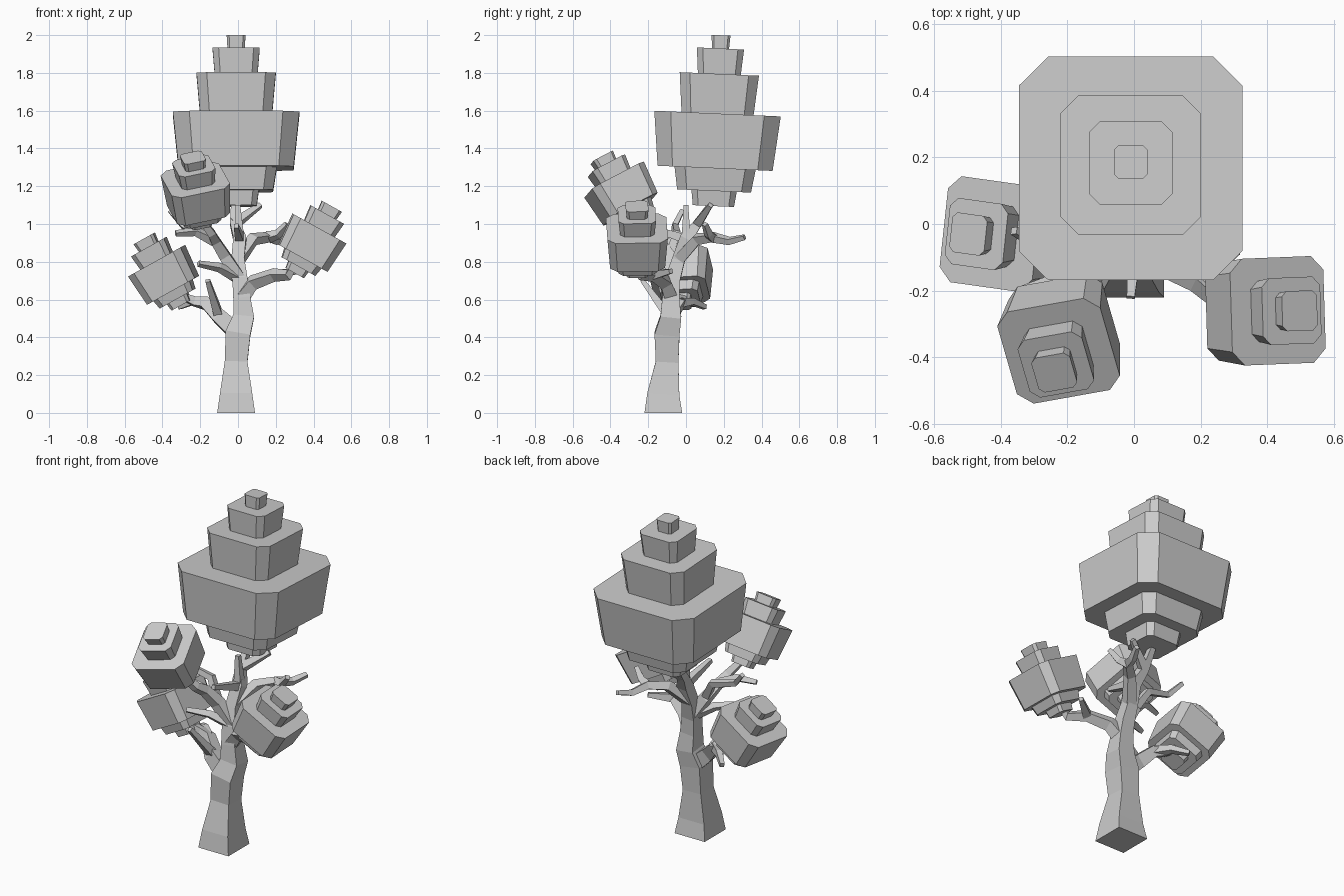
import bpy, bmesh, math
from mathutils import Vector, Quaternion

cube = bpy.data.objects.get("Cube")
if cube:
    bpy.data.objects.remove(cube)

shade = 0.6
grey = bpy.data.materials.new("plain_grey")
grey.use_nodes = True
grey.diffuse_color = (shade, shade, shade, 1)
shader = grey.node_tree.nodes["Principled BSDF"]
shader.inputs["Base Color"].default_value = grey.diffuse_color
UP = Vector((0, 0, 1))


def finish(name, bm):
    bmesh.ops.recalc_face_normals(bm, faces=bm.faces)
    mesh = bpy.data.meshes.new(name)
    bm.to_mesh(mesh)
    bm.free()
    mesh.materials.append(grey)
    obj = bpy.data.objects.new(name, mesh)
    bpy.context.collection.objects.link(obj)
    return obj


def loft(bm, outlines):
    """Close a stack of matching outlines into a capped solid."""
    rings = [[bm.verts.new(point) for point in outline] for outline in outlines]
    for lower, upper in zip(rings, rings[1:]):
        for i in range(len(lower)):
            bm.faces.new((lower[i - 1], lower[i], upper[i], upper[i - 1]))
    bm.faces.new(rings[0])
    bm.faces.new(rings[-1])


def cut_square(half, height):
    """Square outline with its four corners cut off."""
    outline = []
    for quarter in range(4):
        turn = Quaternion(UP, quarter * math.pi / 2)
        for side in (-0.74, 0.74):
            outline.append(turn @ Vector((half, half * side, height)))
    return outline


def foliage(name, tiers, foot, axis, yaw):
    """Stack tiers, given as (half width, height), upward from the foot."""
    bm = bmesh.new()
    level = 0
    for half, height in tiers:
        loft(bm, [cut_square(half * 0.91, level), cut_square(half, level + height)])
        level += height
    obj = finish(name, bm)
    obj.location = foot
    obj.rotation_mode = 'QUATERNION'
    tilt = UP.rotation_difference(Vector(axis))
    obj.rotation_quaternion = tilt @ Quaternion(UP, math.radians(yaw))
    return Vector(foot)


def limb(name, points, widths):
    """Square-sectioned limb following the points."""
    points = [Vector(point) for point in points]
    bm = bmesh.new()
    side = Vector((1, 0, 0))
    outlines = []
    for i, point in enumerate(points):
        before, after = points[max(i - 1, 0)], points[min(i + 1, len(points) - 1)]
        along = (after - before).normalized()
        if abs(side.dot(along)) > 0.9:
            side = Vector((0, 1, 0))
        side = (side - along * side.dot(along)).normalized()
        across = along.cross(side)
        outlines.append([point + widths[i] * corner for corner in
                         (side + across, across - side, -side - across, side - across)])
    loft(bm, outlines)
    finish(name, bm)
    return points


def tapered(name, points, thick, thin):
    """Limb narrowing evenly from thick to thin."""
    last = len(points) - 1
    return limb(name, points, [thick + (thin - thick) * i / last for i in range(last + 1)])


def twig(name, start, tip, bend):
    """Thin two-part twig whose elbow is raised by bend."""
    tip = Vector(tip)
    elbow = start.lerp(tip, 0.5) + UP * bend
    return tapered(name, [start, elbow, tip], 0.024, 0.012)


# Large crown
crown_tiers = [(0.12, 0.08), (0.215, 0.12), (0.335, 0.29),
               (0.21, 0.21), (0.125, 0.135), (0.05, 0.07)]
foliage("main_crown", crown_tiers, (-0.01, 0.145, 1.095), (0, 0.045, 1), 0)

# Three small foliage clusters sharing one shape
small_tiers = [(0.06, 0.04), (0.11, 0.05), (0.16, 0.18), (0.1, 0.085), (0.06, 0.05)]
left_foot = foliage("left_foliage", small_tiers, (0.3, -0.26, 0.74), (0.5, 0, 0.9), 2)
right_foot = foliage("right_foliage", small_tiers, (-0.3, -0.03, 0.57), (-0.5, 0, 0.9), -7)
front_foot = foliage("front_foliage", small_tiers, (-0.2, -0.25, 1), (-0.1, -0.5, 0.9), 13)

# Trunk, running up into the stem of the large crown
trunk = limb("trunk", [
    (-0.01, -0.12, 0), (-0.01, -0.12, 0.1), (-0.01, -0.1, 0.27), (0, -0.1, 0.42),
    (0.03, -0.08, 0.51), (0.02, -0.08, 0.61), (0.01, -0.07, 0.71), (0, -0.04, 0.81),
    (0.01, 0, 0.92), (-0.02, 0.06, 1), (-0.02, 0.14, 1.12)],
    [0.1, 0.085, 0.06, 0.066, 0.055, 0.045, 0.04, 0.034, 0.034, 0.022, 0.015])
fork, low_stem, high_stem, stem = trunk[3], trunk[5], trunk[6], trunk[8]

# Limbs carrying the small clusters
left_limb = tapered("left_limb", [
    low_stem, (0.08, -0.11, 0.69), (0.19, -0.17, 0.73), (0.27, -0.24, 0.73),
    left_foot + UP * 0.05], 0.036, 0.016)
right_limb = tapered("right_limb", [
    fork, (-0.1, -0.09, 0.51), (-0.17, -0.04, 0.58), (-0.23, -0.02, 0.59),
    right_foot + UP * 0.05], 0.045, 0.016)
front_limb = tapered("front_limb", [
    high_stem, (-0.07, -0.09, 0.83), (-0.12, -0.14, 0.91), (-0.14, -0.2, 0.95),
    front_foot + UP * 0.03], 0.034, 0.016)

# Bare limb reaching backward
back_limb = tapered("back_limb", [
    trunk[7], (0.08, 0.06, 0.92), (0.16, 0.14, 0.93), (0.2, 0.23, 0.91),
    (0.24, 0.31, 0.93)], 0.03, 0.012)

# Bare side limb and twigs
side_limb = tapered("side_limb", [
    front_limb[1], (-0.14, -0.05, 0.95), (-0.29, -0.06, 0.99), (-0.36, -0.02, 1.07)],
    0.022, 0.011)
twig("back_limb_twig", back_limb[2], (0.26, 0.1, 1), -0.02)
twig("crown_twig", trunk[9], (0.12, 0.13, 1.1), 0)
twig("upper_twig", stem, (0, 0, 1.1), 0)
twig("front_twig", stem, (-0.01, -0.22, 0.99), 0)
twig("middle_twig", high_stem, (-0.21, -0.19, 0.79), 0.02)
twig("low_twig", right_limb[1], (-0.16, -0.23, 0.7), 0)
twig("front_limb_twig", front_limb[2], (-0.33, -0.2, 0.95), 0.03)
twig("right_limb_twig", right_limb[2], (-0.31, 0.1, 0.56), 0.02)
twig("left_limb_twig", left_limb[2], (0.31, -0.08, 0.75), 0)
